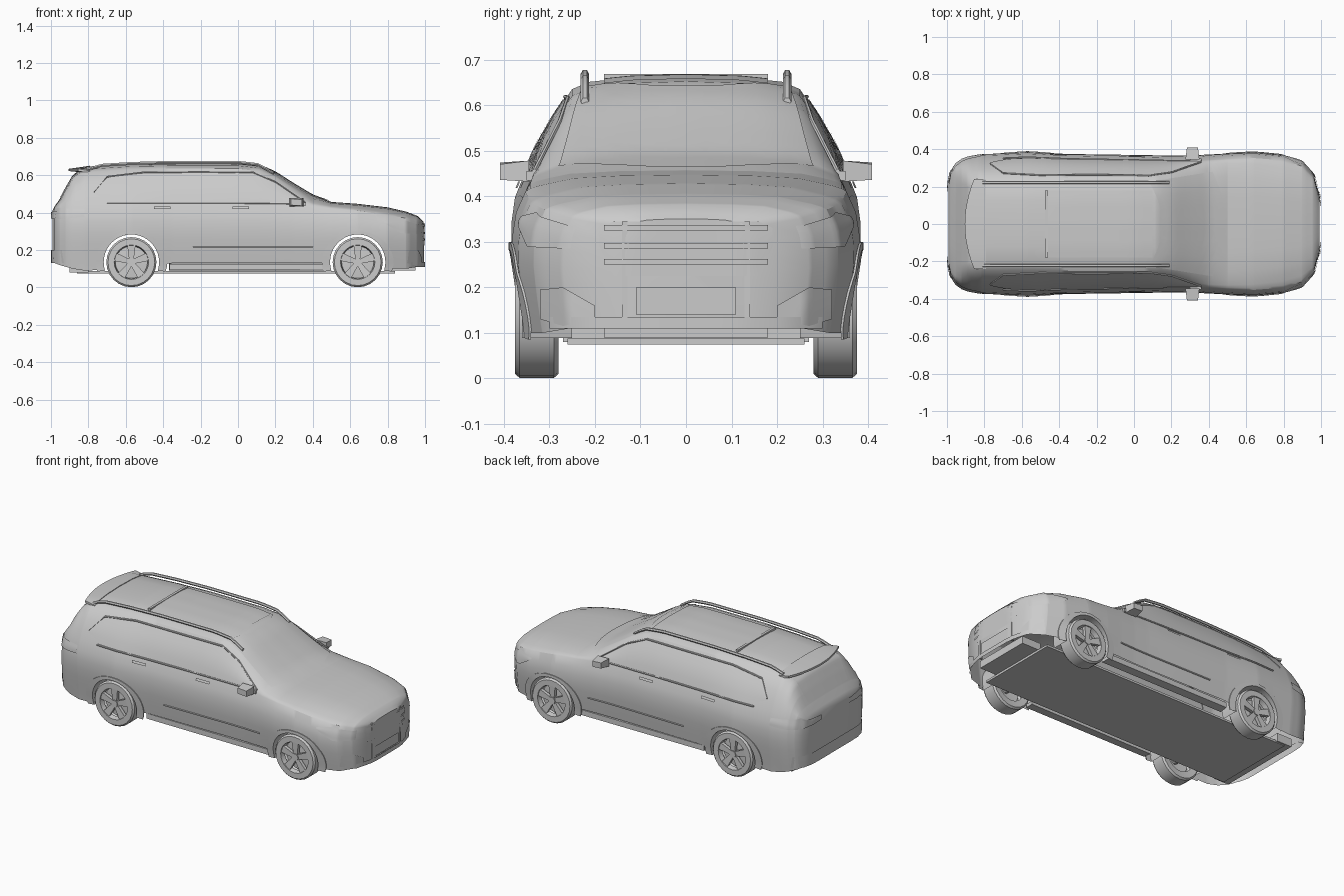
import bpy, bmesh, math
from math import sin, cos, pi, sqrt, radians

if "Cube" in bpy.data.objects:
    bpy.data.objects.remove(bpy.data.objects["Cube"])

# Body stations: x, half width, sill z, belt z, roof-edge y, roof-edge z, centre z
KEYS = [
    (-.993, .22, .17, .38, .17, .40, .41), (-.98, .285, .13, .41, .23, .425, .435),
    (-.955, .325, .12, .43, .25, .455, .47), (-.92, .35, .11, .44, .25, .52, .535),
    (-.885, .362, .10, .445, .245, .575, .595), (-.82, .374, .09, .45, .245, .615, .645),
    (-.57, .385, .10, .45, .245, .63, .661), (-.35, .375, .13, .45, .25, .635, .664),
    (0, .37, .13, .445, .25, .635, .664), (.12, .368, .13, .445, .25, .62, .652),
    (.2, .367, .13, .44, .258, .585, .617), (.3, .368, .13, .435, .278, .52, .553),
    (.4, .372, .13, .43, .297, .46, .493), (.5, .378, .13, .42, .30, .44, .457),
    (.64, .383, .11, .41, .29, .43, .447), (.8, .37, .10, .385, .27, .41, .428),
    (.9, .335, .10, .37, .24, .39, .405), (.96, .27, .11, .35, .2, .37, .382),
    (.993, .14, .13, .33, .1, .345, .35)]
BULGE = [(0, .94), (.25, .97), (.5, .995), (.65, 1), (.85, .975), (1, .92)]
AXLES, AXLE_Z, ARCH_R = (-.57, .64), .135, .148


def interp(table, x, col=1):
    if x <= table[0][0]:
        return table[0][col]
    for a, b in zip(table, table[1:]):
        if x <= b[0]:
            return a[col] + (b[col] - a[col]) * (x - a[0]) / (b[0] - a[0])
    return table[-1][col]


def side(x, z):
    """Half width of the body at x, z."""
    w, zb, belt, yr, zr, zc = (interp(KEYS, x, c) for c in range(1, 7))
    if z <= belt:
        return w * interp(BULGE, (z - .1) / (belt - .1))
    s = min(1, (z - belt) / (zr - belt))
    return .92 * w + (yr - .92 * w) * s + .012 * sin(pi * s)


def top(x, y):
    """Height of the roof, glass or bonnet at x, y."""
    yr, zr, zc = (interp(KEYS, x, c) for c in (4, 5, 6))
    h = zc - zr
    return interp([(0, zc), (.5, zr + .88 * h), (.85, zr + .55 * h), (1, zr)], abs(y) / yr)


def end_x(y, z, sgn):
    """x of the nose (sgn 1) or tail (sgn -1) at y, z."""
    a, b = .75, .993
    for _ in range(25):
        m = (a + b) / 2
        a, b = (m, b) if side(sgn * m, z) > abs(y) else (a, m)
    return sgn * a


def grid(name, rows, mirror=False, closed=False, caps=False):
    bm = bmesh.new()
    vs = [[bm.verts.new(p) for p in r] for r in rows]
    n = len(rows[0])
    for a, b in zip(vs, vs[1:]):
        for j in range(n if closed else n - 1):
            k = (j + 1) % n
            bm.faces.new((a[j], a[k], b[k], b[j]))
    if caps:
        bm.faces.new(vs[0])
        bm.faces.new(vs[-1])
    bmesh.ops.remove_doubles(bm, verts=bm.verts, dist=.0004)
    bmesh.ops.recalc_face_normals(bm, faces=bm.faces)
    me = bpy.data.meshes.new(name)
    bm.to_mesh(me)
    ob = bpy.data.objects.new(name, me)
    bpy.context.collection.objects.link(ob)
    if mirror:
        ob.modifiers.new("mirror", 'MIRROR').use_axis = (False, True, False)
    return ob


def box(name, x0, x1, y0, y1, z0, z1, mirror=False, taper=0):
    d = taper
    return grid(name, [[(x0 + d, y, z0 + d), (x1 - d, y, z0 + d / 2), (x1 - d, y, z1 - d), (x0 + d, y, z1 - d / 2)]
                       if y == y1 else [(x0, y, z0), (x1, y, z0), (x1, y, z1), (x0, y, z1)]
                       for y in (y0, y1)], mirror, True, True)


def steps(a, b, n):
    return [a + (b - a) * i / n for i in range(n + 1)]


def side_panel(name, lo, hi, off=.004):
    """Panel lying on the body side between two (x, z) lines."""
    rows = [[(x, side(x, z) + off, z) for z in steps(interp(lo, x), interp(hi, x), 4)]
            for x in steps(lo[0][0], lo[-1][0], 24)]
    grid(name, rows, True)


def end_panel(name, sgn, lo, hi, off=.006, mirror=True):
    """Panel wrapped on the nose or tail between two (y, z) lines."""
    grid(name, [[(end_x(y, z, sgn) + sgn * off, y, z) for z in steps(interp(lo, y), interp(hi, y), 4)]
                for y in steps(lo[0][0], lo[-1][0], 12)], mirror)


def top_panel(name, x0, x1, w0, w1, bow=0, off=.004):
    """Panel on the upper surface, w0 and w1 being its half widths."""
    rows = []
    for i in range(13):
        w = w0 + (w1 - w0) * i / 12
        row = []
        for y in steps(-w, w, 12):
            x = x0 + (x1 - x0) * i / 12 - bow * (y / w) ** 2
            row.append((x, y, top(x, y) + off))
        rows.append(row)
    grid(name, rows)


def tube(name, pts, r, mirror=True):
    rows = [[(x, y + r * cos(a), z + r * sin(a)) for a in steps(0, 2 * pi, 6)[:-1]] for x, y, z in pts]
    grid(name, rows, mirror, True, True)


# Body shell, lower edge following the wheel arches
xs = {k[0] for k in KEYS} | set(steps(-.98, .98, 70))
for cx in AXLES:
    xs |= {cx + ARCH_R * cos(radians(a)) for a in range(0, 181, 9)} | {cx - ARCH_R - .001, cx + ARCH_R + .001}
rows = []
for x in sorted(xs):
    w, zb, belt, yr, zr, zc = (interp(KEYS, x, c) for c in range(1, 7))
    edge = zb
    for cx in AXLES:
        if abs(x - cx) <= ARCH_R + 1e-6:
            edge = AXLE_Z + sqrt(max(0, ARCH_R ** 2 - (x - cx) ** 2))
    zs = [max(edge, zb + (belt - zb) * t) for t in (0, .12, .25, .4, .55, .7, .85, 1)]
    zs += [belt + (zr - belt) * s for s in (.33, .66, 1)]
    half = [(x, side(x, z), z) for z in zs]
    half += [(x, yr * f, top(x, yr * f)) for f in (.85, .5, .25)]
    rows.append(half + [(x, 0, zc)] + [(x, -y, z) for _, y, z in reversed(half)])
body = grid("body_shell", rows)
bm = bmesh.new()
bm.from_mesh(body.data)
bm.verts.ensure_lookup_table()
for sgn in (-1, 1):
    ring = [v for v in bm.verts if abs(v.co.x - sgn * .993) < 1e-5]
    bmesh.ops.contextual_create(bm, geom=ring)
bm.to_mesh(body.data)

# Floor, running boards and bumper undersides
box("floor_plate", -.86, .84, -.26, .26, .075, .088)
box("running_board", -.37, .48, .30, .352, .09, .128, True, .004)
box("rear_valance", -.9, -.8, -.27, .27, .08, .13)
box("front_skid_plate", .82, .95, -.18, .18, .09, .135)

# Glass panels
side_panel("side_window", [(-.77, .50), (-.68, .465), (.36, .45)],
           [(-.77, .52), (-.70, .59), (-.5, .612), (.08, .612), (.2, .56), (.36, .455)])
top_panel("windscreen", .15, .49, .225, .28, .07)
top_panel("rear_window", -.95, -.86, .19, .21)
top_panel("sunroof", -.47, .1, .18, .18)
box("roof_seam_bar", -.475, -.46, -.18, .18, .655, .668)
grid("tail_spoiler", [[(-.905 + .05 * (y / .24) ** 2, y, .622), (-.905 + .05 * (y / .24) ** 2, y, .634),
                       (-.79, y, top(-.79, y) + .004), (-.79, y, .61)]
                      for y in steps(-.24, .24, 12)], False, True, True)

# Trim lines, roof rails and door pillars
tube("belt_trim", [(x, side(x, .452) + .003, .452 - .012 * max(0, x)) for x in steps(-.7, .36, 24)], .005)
tube("window_top_trim", [(x, side(x, z) + .003, z) for x, z in
     [(-.77, .51), (-.7, .592), (-.5, .616), (-.2, .618), (.08, .616), (.2, .565), (.36, .455)]], .005)
tube("roof_rail", [(x, .222, top(x, .222) + .022 * min(1, 6 * (1 - abs((x + .31) / .5)) + .1))
                   for x in steps(-.81, .19, 24)], .009)
tube("door_crease", [(x, side(x, .215) + .001, .215) for x in steps(-.24, .4, 12)], .004)
for px in (-.5, -.06):
    side_panel("door_pillar", [(px, .455), (px + .03, .455)], [(px, .612), (px + .03, .612)], .006)
for hx in (-.45, -.03):
    side_panel("door_handle", [(hx, .418), (hx + .09, .418)], [(hx, .432), (hx + .09, .432)], .012)

# Mirrors
box("mirror_housing", .275, .35, .345, .408, .432, .478, True, .008)
box("mirror_arm", .3, .36, .31, .35, .435, .455, True)

# Lamps
side_panel("headlamp", [(.78, .345), (.87, .29), (.965, .285)], [(.78, .355), (.87, .365), (.965, .335)], .006)
side_panel("tail_lamp", [(-.97, .365), (-.82, .375)], [(-.97, .425), (-.82, .42)], .006)
end_panel("inner_tail_lamp", -1, [(.13, .37), (.29, .365)], [(.13, .40), (.29, .41)])

# Nose: grille, bars, intakes
end_panel("grille", 1, [(-.19, .29), (-.165, .225), (.165, .225), (.19, .29)],
          [(-.19, .33), (-.17, .345), (.17, .345), (.19, .33)], .003, False)
for z in (.25, .285, .325):
    end_panel("grille_slat", 1, [(-.18, z), (.18, z)], [(-.18, z + .012), (.18, z + .012)], .007, False)
box("grille_upright", .975, .995, .128, .14, .115, .345, True)
end_panel("lower_intake", 1, [(-.11, .14), (.11, .14)], [(-.11, .2), (.11, .2)], .005, False)
end_panel("corner_intake", 1, [(.2, .13), (.27, .115), (.32, .13)], [(.2, .16), (.27, .2), (.32, .195)])
end_panel("front_lip", 1, [(-.3, .11), (.3, .11)], [(-.3, .135), (.3, .135)], .007, False)

# Tail: plate recess and bumper
end_panel("plate_recess", -1, [(-.12, .28), (.12, .28)], [(-.12, .35), (.12, .35)], .004, False)
end_panel("rear_bumper", -1, [(-.33, .13), (.33, .13)], [(-.33, .2), (.33, .2)], .006, False)

for cx in AXLES:
    # Wheel-arch flare and liner
    flare, liner = [], []
    for t in range(-18, 199, 9):
        c, s = cos(radians(t)), sin(radians(t))
        xo, zo = cx + .192 * c, max(.085, AXLE_Z + .165 * s)
        xi, zi = cx + ARCH_R * c, AXLE_Z + ARCH_R * s
        flare.append([(xo, side(xo, zo), zo), (xo, side(xo, zo) + .005, zo),
                      (xi, side(xi, zi) + .006, zi), (xi, side(xi, zi) - .03, zi)])
        liner.append([(xi, .25, zi), (xi, .36, zi)])
    grid("arch_flare", flare, True)
    grid("wheel_well", liner, True)
    # Tyre and rim as one turned profile
    prof = [(.085, .285), (.125, .28), (.134, .29), (.134, .365), (.125, .375), (.092, .375), (.086, .345)]
    grid("tyre", [[(cx + r * cos(a), y, AXLE_Z + r * sin(a)) for r, y in prof]
                  for a in steps(0, 2 * pi, 24)], True)
    grid("rim_disc", [[(cx + r * cos(a), y, AXLE_Z + r * sin(a)) for r, y in ((.087, .33), (.03, .335), (.001, .335))]
                      for a in steps(0, 2 * pi, 24)], True)
    # Five spokes and a hub
    for i in range(5):
        a = pi / 2 + i * 2 * pi / 5
        rows = []
        for r, h, y in ((.01, .012, .366), (.09, .022, .37)):
            rows.append([(cx + r * cos(a) - u * h * sin(a), yy, AXLE_Z + r * sin(a) + u * h * cos(a))
                         for u, yy in ((-1, y - .02), (-1, y), (1, y), (1, y - .02))])
        grid("wheel_spoke", rows, True, True, True)
    grid("wheel_hub", [[(cx + .022 * cos(a), y, AXLE_Z + .022 * sin(a)) for a in steps(0, 2 * pi, 10)[:-1]]
                       for y in (.3, .372)], True, True, True)
    # Axle
    grid("axle", [[(cx + .018 * cos(a), y, AXLE_Z + .018 * sin(a)) for a in steps(0, 2 * pi, 8)[:-1]]
                  for y in (-.3, .3)], False, True, True)

# Smooth shading with crisp edges
for ob in bpy.context.collection.objects:
    ob.select_set(True)
bpy.context.view_layer.objects.active = body
bpy.ops.object.shade_smooth_by_angle(angle=radians(32))
